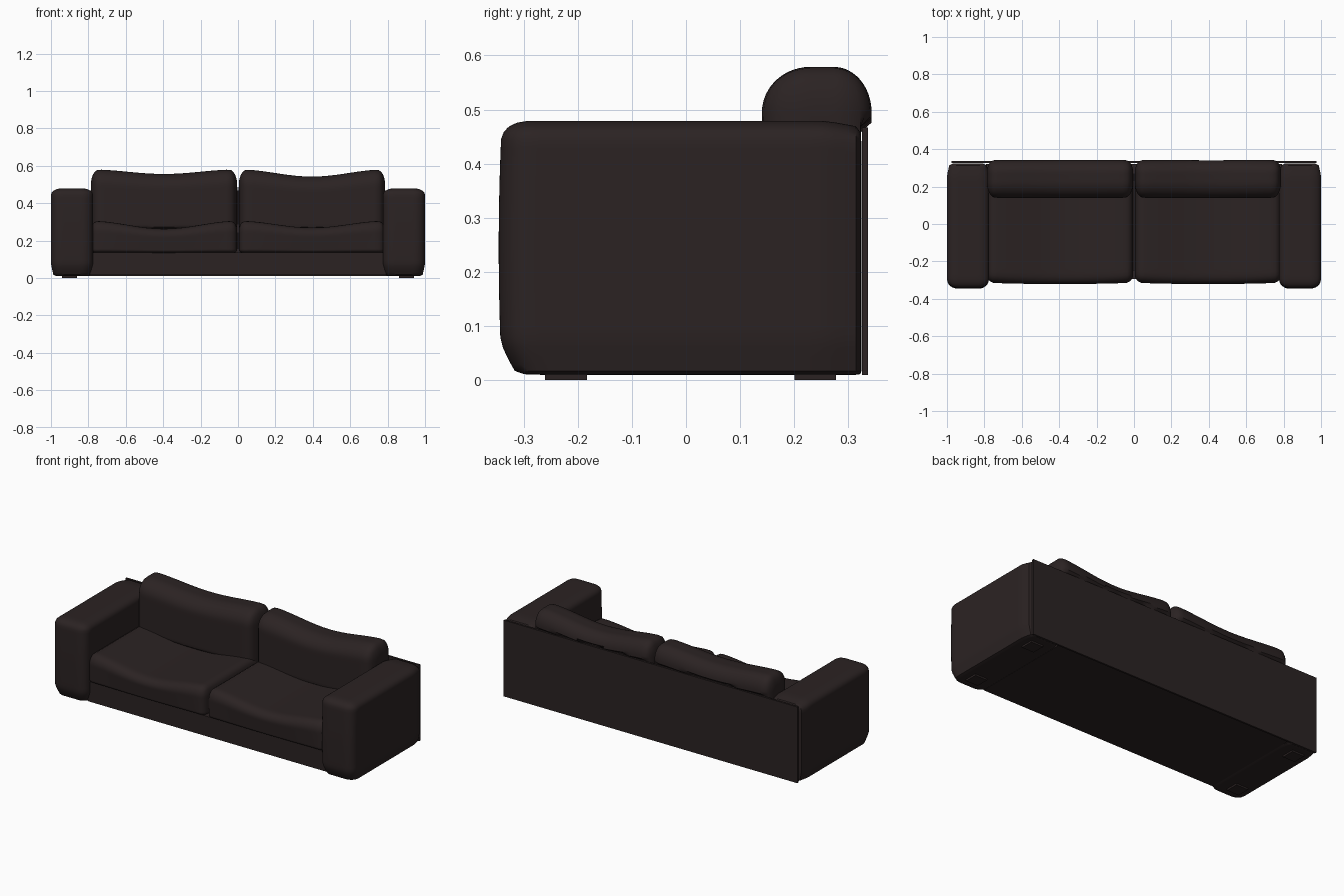
import bpy
import bmesh
import math
from mathutils import Vector

cube = bpy.data.objects.get("Cube")
if cube:
    bpy.data.objects.remove(cube, do_unlink=True)

leather = bpy.data.materials.new("dark brown leather")
leather.use_nodes = True
colour = (0.024, 0.0165, 0.0165, 1)
leather.diffuse_color = colour
leather.node_tree.nodes["Principled BSDF"].inputs["Base Color"].default_value = colour


def add_object(name, bm, smooth):
    mesh = bpy.data.meshes.new(name)
    bm.to_mesh(mesh)
    bm.free()
    mesh.materials.append(leather)
    obj = bpy.data.objects.new(name, mesh)
    bpy.context.collection.objects.link(obj)
    if smooth:
        bpy.ops.object.select_all(action="DESELECT")
        obj.select_set(True)
        bpy.context.view_layer.objects.active = obj
        bpy.ops.object.shade_smooth_by_angle(angle=math.radians(40))
    return obj


def box(name, low, high):
    bm = bmesh.new()
    bmesh.ops.create_cube(bm, size=1)
    low, high = Vector(low), Vector(high)
    for v in bm.verts:
        v.co = (low + high) / 2 + v.co * (high - low)
    return add_object(name, bm, False)


def soft_box(name, low, high, r_low, r_high, deform):
    """Box with its own rounding radius on each of the six sides."""
    bm = bmesh.new()
    bmesh.ops.create_cube(bm, size=2)
    bmesh.ops.subdivide_edges(bm, edges=bm.edges[:], cuts=23, use_grid_fill=True)
    for v in bm.verts:
        unit = v.co.copy()
        inner, push = Vector(), Vector()
        radius = [r_low[i] if unit[i] < 0 else r_high[i] for i in range(3)]
        for i in range(3):
            # pack the grid lines towards the rounded edges
            t = math.copysign(1 - (1 - abs(unit[i])) ** 1.4, unit[i])
            p = low[i] + (t + 1) / 2 * (high[i] - low[i])
            inner[i] = min(max(p, low[i] + r_low[i]), high[i] - r_high[i])
            push[i] = (p - inner[i]) / radius[i]
        push.normalize()
        co = Vector([inner[i] + push[i] * radius[i] for i in range(3)])
        u = [2 * (co[i] - low[i]) / (high[i] - low[i]) - 1 for i in range(3)]
        v.co = deform(co, u)
    return add_object(name, bm, True)


def arm_shape(co, u):
    # tuck in the foot of the arm and bulge the front a little
    tuck = max(0, (0.075 - co.z) / 0.065)
    co.x -= u[0] * 0.014 * tuck
    if u[1] < 0:
        co.y -= u[1] * 0.028 * tuck ** 1.3
        co.y += 0.006 * u[2] ** 2 * -u[1]
    # ease the back corners
    back = max(0, (co.y - 0.26) / 0.065)
    co.x -= u[0] * 0.015 * back
    co.z -= 0.012 * back * max(0, u[2])
    return co


def sagging(dip, back_limit=None):
    def shape(co, u):
        lift = (u[2] + 1) / 2
        co.z -= dip * (0.5 + 0.5 * math.cos(math.pi * u[0])) * lift
        if back_limit:
            # stay inside the frame below the top of the rear panel
            if co.z < 0.475:
                co.y = min(co.y, back_limit)
        else:
            # slight swell along the front edge
            co.y -= 0.012 * max(0, -u[1]) * (1 - u[0] ** 4) * lift
        return co
    return shape


# Frame
box("base", (-0.79, -0.295, 0.015), (0.79, 0.322, 0.135))
box("back_panel", (-0.975, 0.325, 0.01), (0.975, 0.336, 0.467))

for side, label in ((-1, "right"), (1, "left")):
    # Arms
    x0, x1 = sorted((side * 0.775, side * 1.0))
    soft_box(label + "_arm", (x0, -0.346, 0.01), (x1, 0.324, 0.479),
             (0.06, 0.05, 0.004), (0.06, 0.006, 0.035), arm_shape)

    # Feet
    f0, f1 = sorted((side * 0.86, side * 0.94))
    box(label + "_front_foot", (f0, -0.26, 0), (f1, -0.183, 0.014))
    box(label + "_back_foot", (f0, 0.2, 0), (f1, 0.277, 0.014))

    # Seat and back cushions
    c0, c1 = sorted((side * 0.004, side * 0.787))
    seat_dip, back_dip = (0.042, 0.024) if side < 0 else (0.036, 0.038)
    soft_box(label + "_seat_cushion", (c0, -0.312, 0.131), (c1, 0.25, 0.305),
             (0.035, 0.05, 0.02), (0.035, 0.02, 0.06), sagging(seat_dip))
    soft_box(label + "_back_cushion", (c0, 0.14, 0.25), (c1, 0.343, 0.58),
             (0.045, 0.09, 0.03), (0.045, 0.07, 0.085), sagging(back_dip, 0.323))
